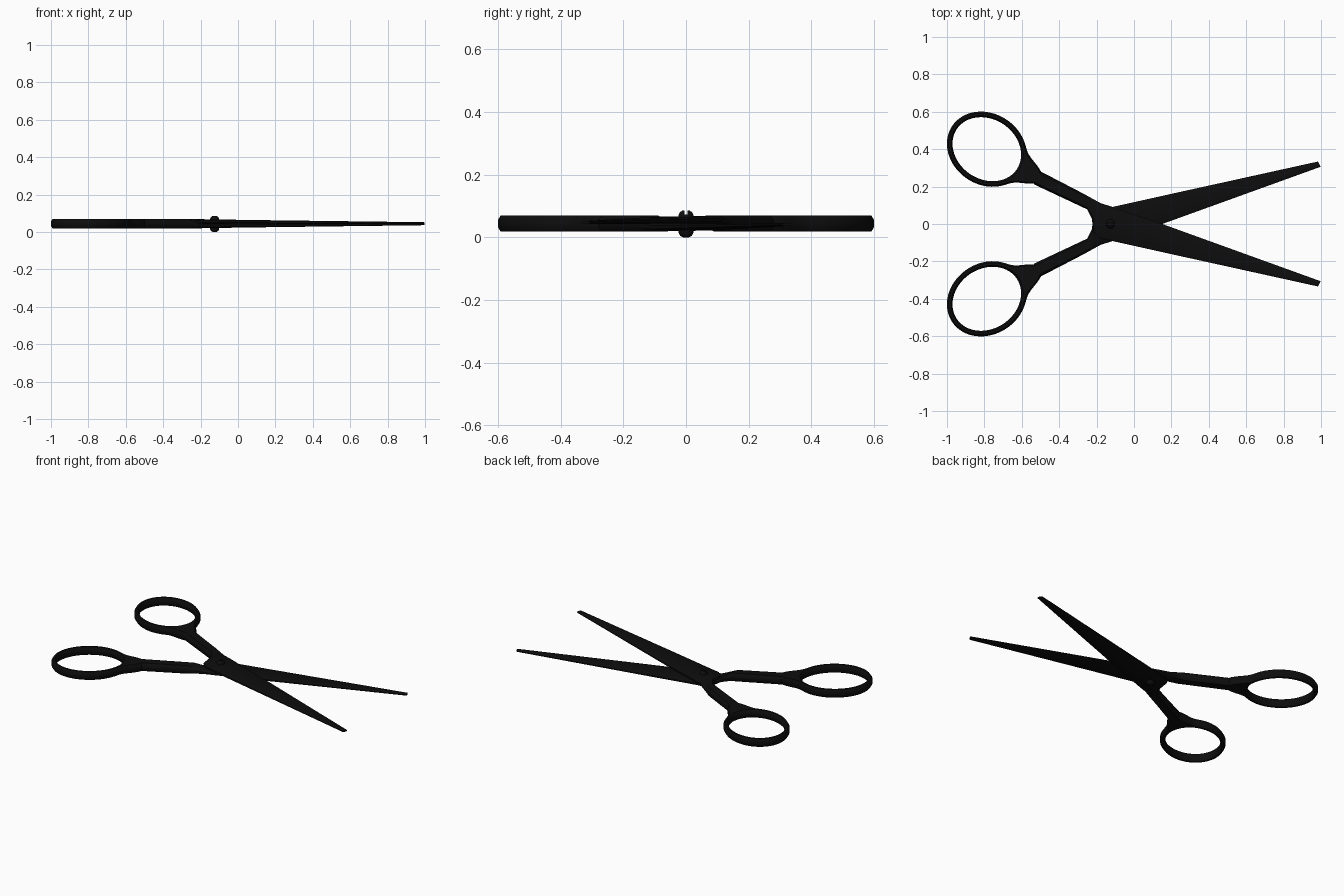
import bpy, bmesh, math
from mathutils import Vector, Matrix

if "Cube" in bpy.data.objects:
    bpy.data.objects.remove(bpy.data.objects["Cube"])

MID = 0.044          # height of the plane where the two halves meet
HALF = 0.026         # half thickness of the handles

black = bpy.data.materials.new("black_steel")
black.use_nodes = True
colour = (0.004, 0.004, 0.004, 1)
black.diffuse_color = colour
black.node_tree.nodes["Principled BSDF"].inputs["Base Color"].default_value = colour


def finish(bm, name, angle=40):
    bmesh.ops.recalc_face_normals(bm, faces=bm.faces)
    mesh = bpy.data.meshes.new(name)
    bm.to_mesh(mesh)
    bm.free()
    mesh.materials.append(black)
    obj = bpy.data.objects.new(name, mesh)
    bpy.context.collection.objects.link(obj)
    bpy.ops.object.select_all(action='DESELECT')
    obj.select_set(True)
    bpy.context.view_layer.objects.active = obj
    bpy.ops.object.shade_smooth_by_angle(angle=math.radians(angle))
    return obj


def section(a, b, low, high):
    """Rounded cross-section between plan points a and b."""
    a, b = Vector(a), Vector(b)
    step = (b - a).normalized() * min(0.012, 0.3 * (b - a).length)
    c = (high - low) * 0.28
    ring = [(a, low + c), (a + step, low), (b - step, low), (b, low + c),
            (b, high - c), (b - step, high), (a + step, high), (a, high - c)]
    return [(p.x, p.y, z) for p, z in ring]


def loft(sections, closed):
    bm = bmesh.new()
    loops = [[bm.verts.new(p) for p in s] for s in sections]
    n = len(loops[0])
    pairs = list(zip(loops, loops[1:]))
    if closed:
        pairs.append((loops[-1], loops[0]))
    else:
        bm.faces.new(loops[0])
        bm.faces.new(loops[-1])
    for s, t in pairs:
        for i in range(n):
            j = (i + 1) % n
            bm.faces.new((s[i], s[j], t[j], t[i]))
    return bm


def finger_ring():
    """Tilted oval ring whose outer rim swells towards the shank."""
    centre, tilt, toward = Vector((-0.787, 0.40)), math.radians(-34), math.radians(-29)

    def radius(t, a, b):
        return a * b / math.hypot(b * math.cos(t - tilt), a * math.sin(t - tilt))

    sections = []
    for k in range(96):
        t = math.tau * k / 96 - math.pi
        d = (t - toward + math.pi) % math.tau - math.pi
        swell = 0.114 * math.exp(-(d / 0.25) ** 2)
        ray = Vector((math.cos(t), math.sin(t)))
        inner = centre + ray * radius(t, 0.193, 0.160)
        outer = centre + ray * (radius(t, 0.223, 0.190) + swell)
        sections.append(section(inner, outer, MID - HALF, MID + HALF))
    return loft(sections, True)


def blade_and_shank():
    """Shank, pivot plate and tapering blade: two edge points, lift range."""
    stations = [
        ((-0.503, 0.283), (-0.535, 0.212), -HALF, HALF),
        ((-0.27, 0.162), (-0.25, 0.078), -HALF, HALF),
        ((-0.18, 0.112), (-0.226, 0.03), 0, 0.024),
        ((-0.12, 0.093), (-0.215, -0.045), 0, 0.023),
        ((-0.10, 0.086), (-0.18, -0.078), 0, 0.023),
        ((-0.06, 0.072), (-0.12, -0.09), 0, 0.022),
        ((0.14, 0.004), (0.14, -0.148), 0, 0.019),
        ((0.998, -0.306), (0.984, -0.334), -0.002, 0.008),
    ]
    return loft([section(a, b, MID + lo, MID + hi) for a, b, lo, hi in stations], False)


# Two identical halves, the second turned over about the long axis
flip = (Matrix.Translation((0, 0, MID)) @ Matrix.Rotation(math.pi, 4, 'X')
        @ Matrix.Translation((0, 0, -MID)))
for side, turn in (("back", Matrix()), ("front", flip)):
    for part, build in (("finger_ring", finger_ring), ("shank_and_blade", blade_and_shank)):
        bm = build()
        bm.transform(turn)
        finish(bm, f"{side}_{part}")

# Domed pivot screw
profile = [(0.010, 0.0), (0.019, 0.005), (0.024, 0.015), (0.024, 0.071),
           (0.019, 0.081), (0.010, 0.086)]
bm = loft([[(-0.125 + r * math.cos(math.tau * i / 24), r * math.sin(math.tau * i / 24), z)
            for i in range(24)] for r, z in profile], False)
screw = finish(bm, "pivot_screw")

# Screwdriver slot
bm = bmesh.new()
bmesh.ops.create_cube(bm, size=1, matrix=Matrix.Translation((-0.125, 0, 0.086))
                      @ Matrix.Diagonal((0.1, 0.009, 0.026, 1)))
cutter = finish(bm, "slot_cutter")
cutter.hide_render = True
cut = screw.modifiers.new("slot", 'BOOLEAN')
cut.operation = 'DIFFERENCE'
cut.solver = 'EXACT'
cut.object = cutter
bpy.context.view_layer.objects.active = screw
bpy.ops.object.modifier_apply(modifier="slot")
bpy.data.objects.remove(cutter)
